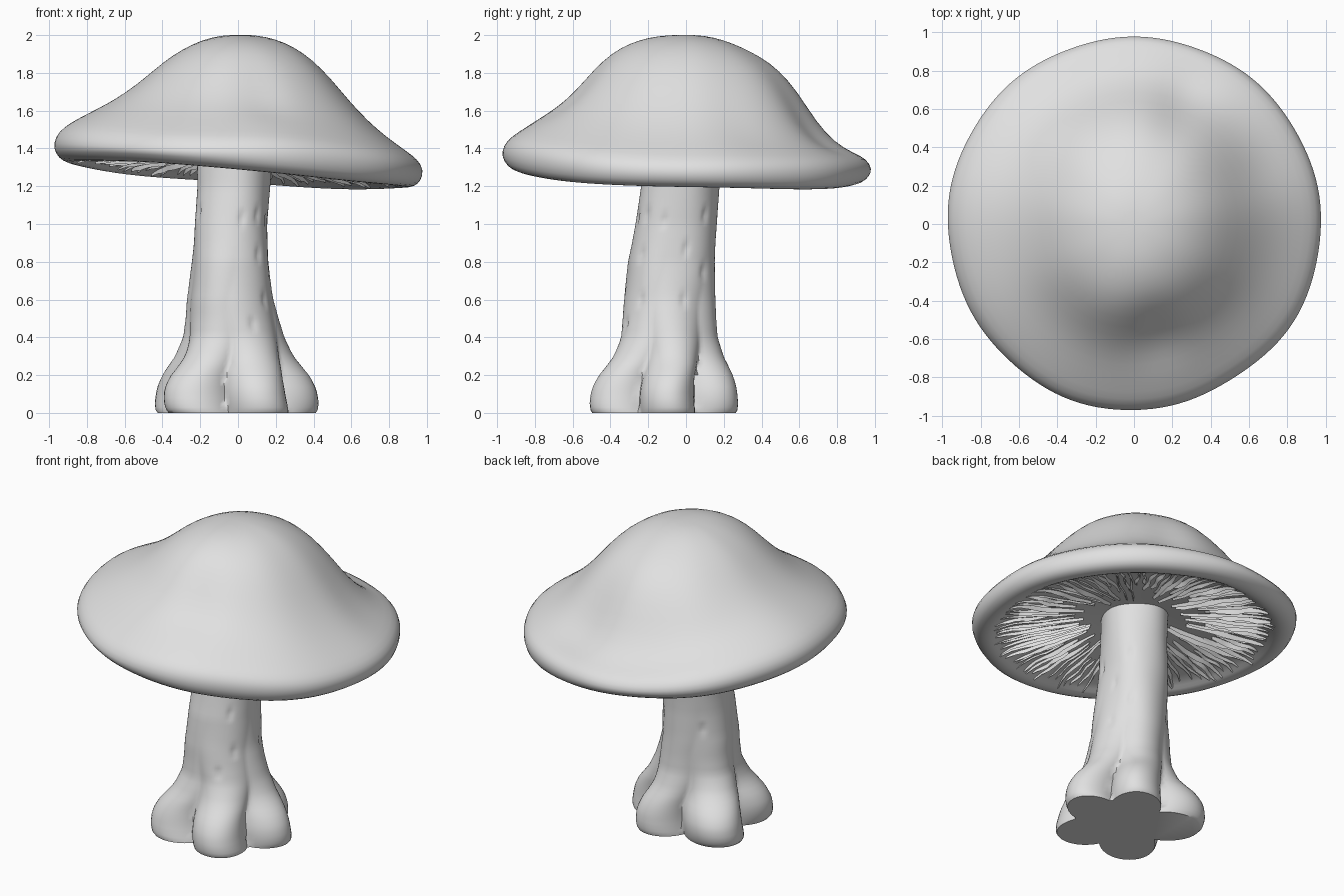
import bpy, math, random
from mathutils import Vector

if "Cube" in bpy.data.objects:
    bpy.data.objects.remove(bpy.data.objects["Cube"])

random.seed(4)
TAU = math.tau

grey = bpy.data.materials.new("light_grey")
grey.diffuse_color = (0.75, 0.75, 0.75, 1)
grey.use_nodes = True
grey.node_tree.nodes["Principled BSDF"].inputs["Base Color"].default_value = grey.diffuse_color


def lerp_table(keys, vals, k):
    """Linear lookup in a short table."""
    if k <= keys[0]:
        return vals[0]
    for i in range(len(keys) - 1):
        if k <= keys[i + 1]:
            f = (k - keys[i]) / (keys[i + 1] - keys[i])
            return vals[i] + (vals[i + 1] - vals[i]) * f
    return vals[-1]


def bump(a, deg, width):
    """Soft bump around one compass direction."""
    d = (math.degrees(a) - deg + 180) % 360 - 180
    return math.exp(-(d / width) ** 2)


def make(name, verts, faces, angle=60):
    me = bpy.data.meshes.new(name)
    me.from_pydata(verts, [], faces)
    me.materials.append(grey)
    ob = bpy.data.objects.new(name, me)
    bpy.context.collection.objects.link(ob)
    bpy.ops.object.select_all(action='DESELECT')
    ob.select_set(True)
    bpy.context.view_layer.objects.active = ob
    bpy.ops.object.shade_smooth_by_angle(angle=math.radians(angle))
    return ob


def bridge(r0, r1, n):
    return [(r0 + i, r0 + (i + 1) % n, r1 + (i + 1) % n, r1 + i) for i in range(n)]


# ---- cap: four top profiles blended around the axis, tilted rim, hollow underside
T = [0.1, 0.2, 0.3, 0.4, 0.5, 0.6, 0.7, 0.8, 0.9, 0.97, 1.0]
RIGHT = [1.999, 1.98, 1.938, 1.87, 1.77, 1.65, 1.545, 1.46, 1.39, 1.34, 1.285]
LEFT = [1.997, 1.972, 1.925, 1.86, 1.775, 1.70, 1.64, 1.59, 1.54, 1.49, 1.425]
FRONT = [1.999, 1.988, 1.958, 1.91, 1.825, 1.71, 1.62, 1.555, 1.49, 1.445, 1.38]
BACK = [1.997, 1.975, 1.935, 1.885, 1.815, 1.70, 1.54, 1.43, 1.375, 1.345, 1.29]
UNDER = [(0.985, -0.05), (0.95, -0.082), (0.90, -0.092), (0.86, -0.08), (0.82, -0.05),
         (0.7, -0.025), (0.5, 0.0), (0.35, 0.02), (0.2, 0.04), (0.1, 0.05)]
DENTS = [(0.25, 0.64, 0.13, 0.05), (0.12, -0.57, 0.14, 0.04), (0.62, 0.25, 0.15, 0.015)]


def radius(a):
    return 0.985 - 0.02 * bump(a, -62, 18) - 0.012 * bump(a, -150, 30) + 0.003 * math.sin(9 * a)


def rim_z(a, t):
    tilt = -0.066 * math.cos(a) - 0.045 * math.sin(a) - 0.025 * bump(a, -52, 30)
    return 1.345 + t * (tilt + 0.004 * math.sin(5 * a) + 0.015 * bump(a, 190, 30))


def top_z(i, a):
    c, s = math.cos(a), math.sin(a)
    return c * c * (RIGHT if c > 0 else LEFT)[i] + s * s * (BACK if s > 0 else FRONT)[i]


N = 64
verts, faces = [(0, 0, 2.002)], []
angles = [TAU * i / N for i in range(N)]
for i, t in enumerate(T):
    for a in angles:
        x, y = t * radius(a) * math.cos(a), t * radius(a) * math.sin(a)
        z = top_z(i, a)
        for dx, dy, w, d in DENTS:
            z -= d * math.exp(-((x - dx) ** 2 + (y - dy) ** 2) / (w * w))
        verts.append((x, y, z))
for t, h in UNDER:
    for a in angles:
        r = t * radius(a)
        verts.append((r * math.cos(a), r * math.sin(a), rim_z(a, t) + h))
rows = len(T) + len(UNDER)
faces += [(0, 1 + i, 1 + (i + 1) % N) for i in range(N)]
for k in range(rows - 1):
    faces += [f[::-1] for f in bridge(1 + k * N, 1 + (k + 1) * N, N)]
faces.append([1 + (rows - 1) * N + i for i in range(N)][::-1])
cap = make("cap", verts, faces)
cap.modifiers.new("smooth", 'SUBSURF').levels = 1
cap.modifiers["smooth"].render_levels = 1

# ---- gills: thin wavy radial wedges of varied length under the cap
verts, faces = [], []
COUNT, SEG = 104, 9
for g in range(COUNT):
    a0 = TAU * (g + random.uniform(-0.25, 0.25)) / COUNT
    inner = random.choice([0.3, 0.4, 0.52]) + random.uniform(-0.05, 0.05)
    outer = random.uniform(0.82, 0.87)
    twist = random.uniform(-0.05, 0.05)
    depth = random.uniform(0.018, 0.04)
    start = len(verts)
    for j in range(SEG):
        f = j / (SEG - 1)
        t = inner + (outer - inner) * f
        a = a0 + twist * (f - 0.5) + 0.01 * math.sin(10 * f + g)
        base = lerp_table([0.25, 0.5, 0.7, 0.82, 0.87], [0.03, 0.0, -0.025, -0.05, -0.078], t)
        taper = max(0.1, math.sin(math.pi * min(1, 0.08 + 0.86 * f)) ** 0.5)
        taper *= random.uniform(0.65, 1.0)
        r, z = t * radius(a), rim_z(a, t) + base
        half = min(0.01, 0.016 * t + 0.001)
        side = Vector((-math.sin(a), math.cos(a), 0)) * half
        p = Vector((r * math.cos(a), r * math.sin(a), z))
        tip = p + side * 0.7 - Vector((0, 0, depth * taper))
        up = Vector((0, 0, 0.008))
        verts += [p - side + up, tip, p + side + up]
        if j:
            b = start + 3 * j
            faces += [(b - 3, b - 2, b + 1, b), (b - 2, b - 1, b + 2, b + 1)]
    e = start + 3 * (SEG - 1)
    faces += [(start, start + 2, start + 1), (e, e + 1, e + 2)]
make("gills", verts, faces, 40)

# ---- stem: leaning column that flares into five rounded root lobes
LOBES = [(8, 0.435), (68, 0.42), (148, 0.505), (220, 0.46), (298, 0.425)]
ZS = [0, 0.4, 0.6, 0.8, 1.0, 1.2, 1.42]
CX = [0, -0.02, -0.04, -0.04, -0.037, -0.022, -0.015]
CY = [-0.12, -0.095, -0.09, -0.078, -0.052, -0.03, -0.01]
RX = [0.27, 0.237, 0.217, 0.202, 0.195, 0.193, 0.20]
RY = [0.27, 0.235, 0.235, 0.23, 0.219, 0.208, 0.21]
FZ = [0, 0.015, 0.05, 0.1, 0.15, 0.2, 0.25, 0.3, 0.4, 0.5, 0.65, 0.9]
FLARE = [0.88, 0.95, 1.0, 1.0, 0.94, 0.8, 0.6, 0.4, 0.18, 0.11, 0.05, 0]
NICKS = [(-150, 1.06), (-75, 1.03), (-50, 1.05), (-48, 0.84), (-40, 0.6), (-65, 0.47),
         (20, 0.87), (20, 0.6), (50, 0.75), (45, 1.05), (130, 0.7), (-20, 1.02)]


def lobe(deg):
    """Lobe weight (sharp valley, round crest) and tip radius at an angle."""
    for i, (d0, r0) in enumerate(LOBES):
        d1, r1 = LOBES[(i + 1) % 5]
        gap = (d1 - d0) % 360
        off = (deg - d0) % 360
        if off <= gap:
            f = off / gap
            return abs(math.cos(math.pi * f)) ** 0.95, r0 if f < 0.5 else r1
    return 0, 0.4


M = 100
levels = [0, 0.015, 0.03, 0.05, 0.08] + [0.11 + 0.03 * i for i in range(44)]
verts, faces = [], []
for z in levels:
    cx, cy, rx, ry = (lerp_table(ZS, tab, z) for tab in (CX, CY, RX, RY))
    flare = lerp_table(FZ, FLARE, z)
    for i in range(M):
        deg = 360 * i / M
        a = math.radians(deg)
        w, tip = lobe(deg - 25 * max(0, z - 0.2) + 3 * math.sin(14 * z))
        core = rx * ry / math.hypot(ry * math.cos(a), rx * math.sin(a))
        r = core + flare * (w * (tip - 0.27))
        r += 0.004 * math.sin(4 * a + 5 * z) * min(1, z * 2)
        for nd, nz in NICKS:
            da = math.radians((deg - nd + 180) % 360 - 180) * 0.2
            r -= 0.014 * math.exp(-(da / 0.016) ** 2 - ((z - nz) / 0.022) ** 2)
        verts.append((cx + r * math.cos(a), cy + r * math.sin(a), z))
for k in range(len(levels) - 1):
    faces += bridge(k * M, (k + 1) * M, M)
faces.append(list(range(M))[::-1])
faces.append([(len(levels) - 1) * M + i for i in range(M)])
make("stem", verts, faces, 50)
